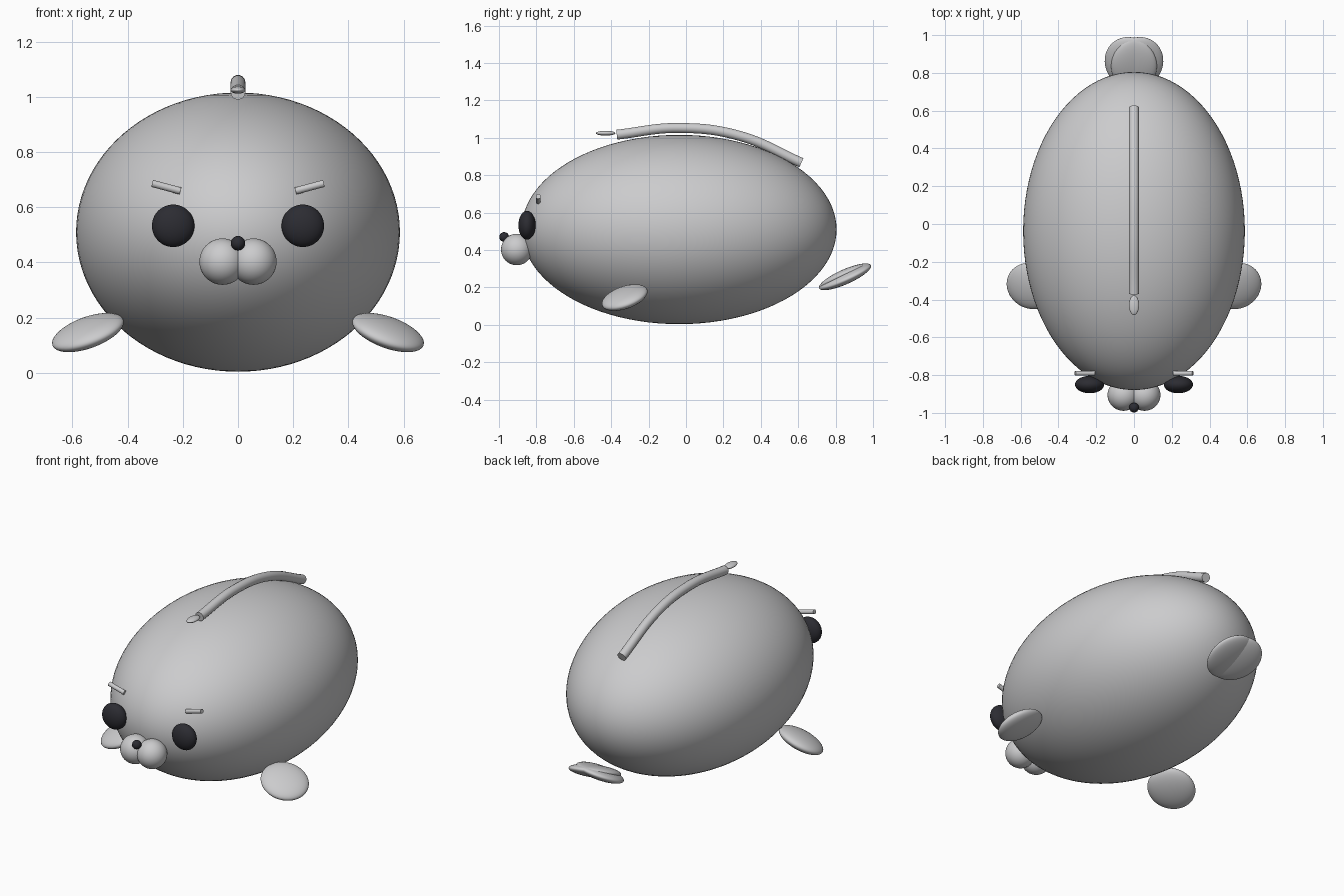
import bpy
from math import radians
from mathutils import Vector

cube = bpy.data.objects.get("Cube")
if cube:
    bpy.data.objects.remove(cube, do_unlink=True)


def material(name, color):
    m = bpy.data.materials.new(name)
    m.diffuse_color = color
    m.use_nodes = True
    m.node_tree.nodes["Principled BSDF"].inputs["Base Color"].default_value = color
    return m


GREY = material("soft grey", (0.6, 0.6, 0.61, 1))
BLACK = material("near black", (0.025, 0.025, 0.032, 1))


def finish(name, mat):
    ob = bpy.context.object
    ob.name = name
    ob.data.materials.append(mat)
    bpy.ops.object.shade_smooth_by_angle(angle=radians(40))
    return ob


def ellipsoid(name, mat, center, radii, rot=(0, 0, 0), segments=48):
    bpy.ops.mesh.primitive_uv_sphere_add(
        segments=segments, ring_count=segments // 2, location=center,
        rotation=[radians(a) for a in rot])
    bpy.context.object.scale = radii
    return finish(name, mat)


# Body
ellipsoid("body", GREY, (0, -0.037, 0.51), (0.587, 0.842, 0.506), segments=96)

# Paired parts, mirrored left and right
for side, s in (("left", 1), ("right", -1)):
    ellipsoid(side + "_eye", BLACK, (s * 0.235, -0.85, 0.533), (0.077, 0.046, 0.077))
    ellipsoid(side + "_cheek", GREY, (s * 0.056, -0.905, 0.403), (0.084,) * 3)
    ellipsoid(side + "_front_flipper", GREY, (s * 0.544, -0.328, 0.146),
              (0.137, 0.128, 0.043), (18, s * 20, 0))
    ellipsoid(side + "_rear_flipper", GREY, (s * 0.017, 0.85, 0.257),
              (0.138, 0.153, 0.036), (22, s * 13, s * -12))
    bpy.ops.mesh.primitive_cylinder_add(
        vertices=24, radius=0.013, depth=0.106, location=(s * 0.26, -0.79, 0.673),
        rotation=(0, radians(90 - s * 15), 0))
    finish(side + "_eyebrow", GREY)

# Nose
ellipsoid("nose", BLACK, (0, -0.972, 0.47), (0.026,) * 3, segments=32)

# Zip along the back: a round tube on a smooth path
path = [(-0.37, 1.017), (-0.04, 1.053), (0.286, 1.011), (0.617, 0.867)]
curve = bpy.data.curves.new("zip", "CURVE")
curve.dimensions = "3D"
curve.bevel_depth = 0.027
curve.bevel_resolution = 5
curve.use_fill_caps = True
spline = curve.splines.new("BEZIER")
spline.bezier_points.add(len(path) - 1)
spline.resolution_u = 12
for point, (y, z) in zip(spline.bezier_points, path):
    point.co = Vector((0, y, z))
    point.handle_left_type = point.handle_right_type = "AUTO"
tube = bpy.data.objects.new("zip", curve)
bpy.context.collection.objects.link(tube)
bpy.ops.object.select_all(action="DESELECT")
tube.select_set(True)
bpy.context.view_layer.objects.active = tube
bpy.ops.object.convert(target="MESH")
finish("zip", GREY)

# Zip pull
ellipsoid("zip_pull", GREY, (0, -0.43, 1.025), (0.027, 0.052, 0.013), segments=32)
